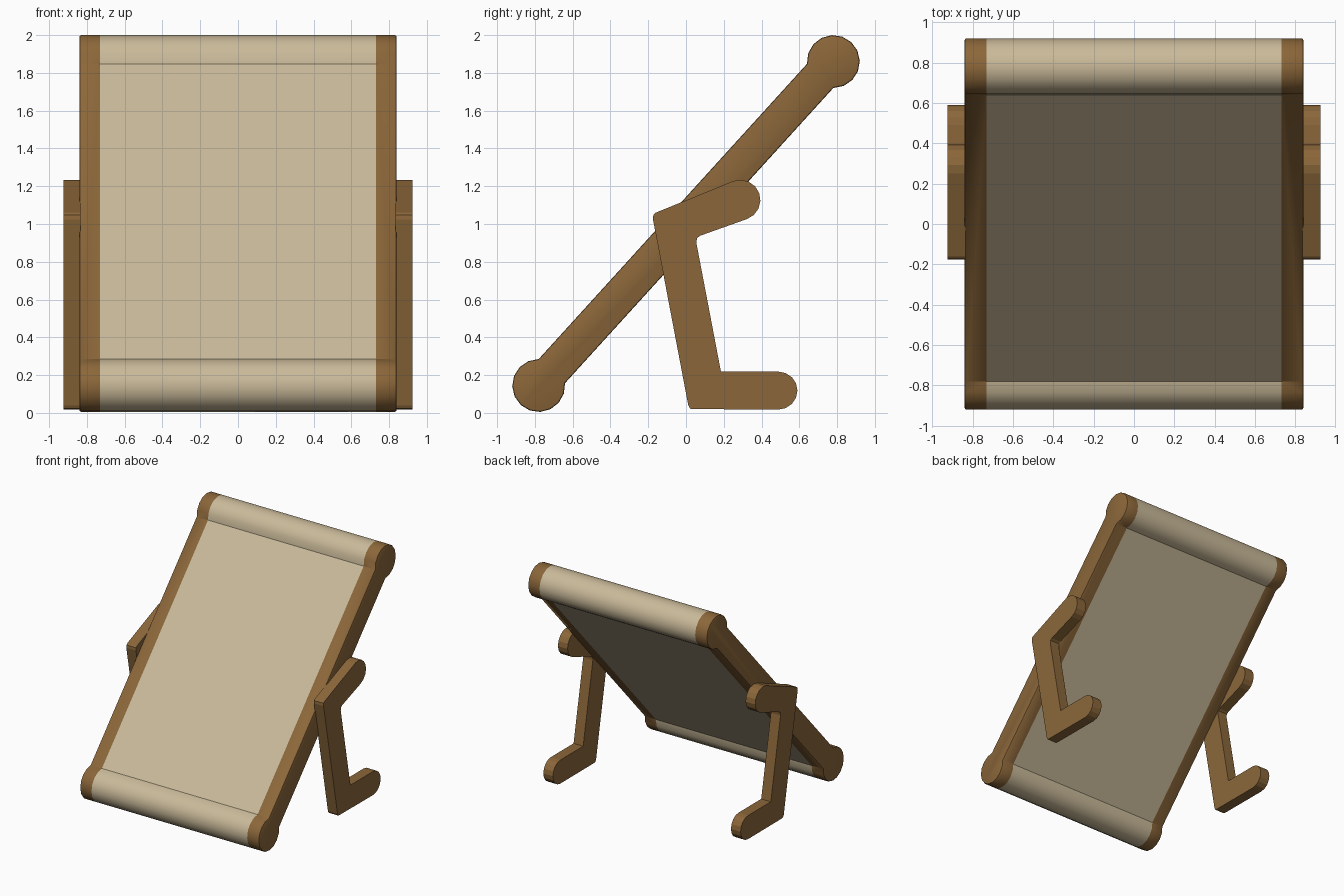
import bpy, bmesh, math

if "Cube" in bpy.data.objects:
    bpy.data.objects.remove(bpy.data.objects["Cube"])


def material(name, rgb):
    m = bpy.data.materials.new(name)
    m.diffuse_color = (*rgb, 1)
    m.use_nodes = True
    m.node_tree.nodes["Principled BSDF"].inputs["Base Color"].default_value = m.diffuse_color
    return m


WOOD = material("brown wood", (0.26, 0.135, 0.042))
CLOTH = material("tan cloth", (0.59, 0.49, 0.32))


def arc(cy, cz, r, start, end, steps):
    """Points (y, z) along an arc, angles in degrees."""
    angles = [math.radians(start + (end - start) * i / steps) for i in range(steps + 1)]
    return [(cy + r * math.cos(a), cz + r * math.sin(a)) for a in angles]


def prism(name, profile, x0, x1, mat, caps=(True, True), bevel=0.0, bevel_x=None, smooth=None):
    """Extrude a (y, z) profile from x0 to x1, with optional caps and rounded cap rim."""
    bm = bmesh.new()
    rings = [[bm.verts.new((x, y, z)) for y, z in profile] for x in (x0, x1)]
    n = len(profile)
    for i in range(n):
        j = (i + 1) % n
        bm.faces.new((rings[0][i], rings[0][j], rings[1][j], rings[1][i]))
    for ring, cap in zip(rings, caps):
        if cap:
            bm.faces.new(ring)
    bmesh.ops.recalc_face_normals(bm, faces=bm.faces)
    if bevel:
        rim = [e for e in bm.edges if all(abs(v.co.x - bevel_x) < 1e-5 for v in e.verts)]
        bmesh.ops.bevel(bm, geom=rim, offset=bevel, segments=2, profile=0.5, affect='EDGES')
    mesh = bpy.data.meshes.new(name)
    bm.to_mesh(mesh)
    bm.free()
    mesh.materials.append(mat)
    obj = bpy.data.objects.new(name, mesh)
    bpy.context.collection.objects.link(obj)
    if smooth:
        bpy.ops.object.select_all(action='DESELECT')
        obj.select_set(True)
        bpy.context.view_layer.objects.active = obj
        bpy.ops.object.shade_smooth_by_angle(angle=math.radians(smooth))
    return obj


# Leaning panel: flat band with a round roll at each end
panel = arc(-0.78, 0.145, 0.14, 90, 365, 12) + arc(0.78, 1.86, 0.14, -90, 185, 12)

# Z-shaped leg: slanted arm, upright and foot, both ends rounded
leg = ([(-0.175, 1.025), (0.012, 0.04), (0.022, 0.022), (0.035, 0.02)]
       + arc(0.49, 0.118, 0.1, -90, 90, 8)
       + [(0.185, 0.218), (0.055, 0.9), (0.058, 0.925), (0.075, 0.938)]
       + arc(0.287, 1.127, 0.107, -70, 110, 8)
       + [(-0.16, 1.06), (-0.173, 1.048)])

prism("cloth_panel", panel, -0.73, 0.73, CLOTH, caps=(False, False), smooth=35)

for side, label in ((-1, "left"), (1, "right")):
    prism(label + "_side_rail", panel, side * 0.73, side * 0.84, WOOD,
          caps=(False, True), bevel=0.01, bevel_x=side * 0.84, smooth=35)
    prism(label + "_leg", leg, side * 0.835, side * 0.925, WOOD)
